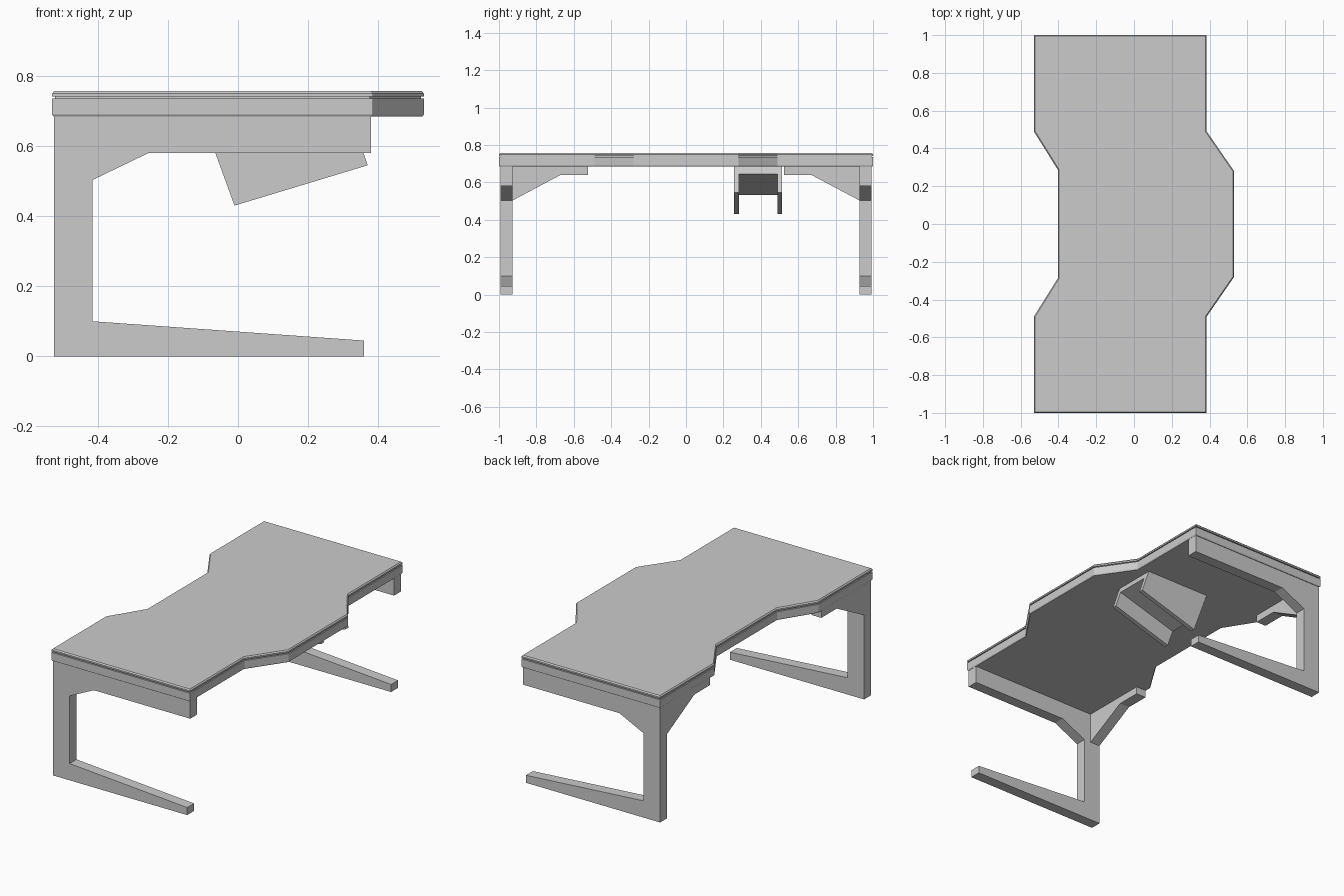
import bpy, bmesh
from mathutils import Vector

if "Cube" in bpy.data.objects:
    bpy.data.objects.remove(bpy.data.objects["Cube"])


def finish(name, bm):
    bmesh.ops.recalc_face_normals(bm, faces=bm.faces[:])
    mesh = bpy.data.meshes.new(name)
    bm.to_mesh(mesh)
    bm.free()
    obj = bpy.data.objects.new(name, mesh)
    bpy.context.collection.objects.link(obj)
    return obj


def loft(name, rings):
    """Skin a stack of matching closed rings and cap both ends."""
    bm = bmesh.new()
    loops = [[bm.verts.new(p) for p in ring] for ring in rings]
    n = len(loops[0])
    for a, b in zip(loops, loops[1:]):
        for i in range(n):
            j = (i + 1) % n
            bm.faces.new((a[i], a[j], b[j], b[i]))
    bm.faces.new(loops[0][::-1])
    bm.faces.new(loops[-1])
    return finish(name, bm)


def prism_y(name, xz, y0, y1):
    return loft(name, [[(x, y, z) for x, z in xz] for y in (y0, y1)])


def prism_x(name, yz, x0, x1):
    return loft(name, [[(x, y, z) for y, z in yz] for x in (x0, x1)])


def inset(points, d):
    """Move every side of a counter-clockwise outline inward by d."""
    result = []
    for i, p in enumerate(points):
        p = Vector(p)
        e1 = (p - Vector(points[i - 1])).normalized()
        e2 = (Vector(points[(i + 1) % len(points)]) - p).normalized()
        n1, n2 = Vector((-e1.y, e1.x)), Vector((-e2.y, e2.x))
        result.append(p + (n1 + n2) * d / (1 + n1.dot(n2)))
    return result


def mirror_y(obj):
    mod = obj.modifiers.new("mirror", 'MIRROR')
    mod.use_axis = (False, True, False)
    mod.use_mirror_merge = False


# Desktop: notched outline with a shadow groove and chamfered edges
half = [(0.385, 0.49), (0.385, 1.0), (-0.53, 1.0), (-0.53, 0.49), (-0.402, 0.285)]
outline = [(0.53, 0.28)] + half + [(x, -y) for x, y in reversed(half)] + [(0.53, -0.28)]
levels = [(0.684, 0.004), (0.69, 0), (0.735, 0), (0.735, 0.008),
          (0.741, 0.008), (0.741, 0), (0.75, 0), (0.757, 0.006)]
loft("desktop", [[(p.x, p.y, z) for p in inset(outline, d)] for z, d in levels])

# C-shaped legs, one at each end
leg = prism_y("leg_frame", [(-0.525, 0), (0.36, 0), (0.36, 0.045), (-0.415, 0.10),
                            (-0.415, 0.503), (-0.255, 0.58), (0.38, 0.58),
                            (0.38, 0.686), (-0.525, 0.686)], 0.928, 0.993)
mirror_y(leg)

# Gusset braces under the back edge
brace = prism_x("back_brace", [(0.928, 0.503), (0.928, 0.686), (0.525, 0.686),
                               (0.525, 0.64), (0.67, 0.64)], -0.525, -0.46)
mirror_y(brace)

# Tilted holder under the desktop: two cheeks and a raised middle block
cheek = [(-0.01, 0.43), (0.37, 0.545), (0.322, 0.686), (-0.103, 0.686)]
for side, y in (("front", 0.257), ("back", 0.488)):
    prism_y("holder_cheek_" + side, cheek, y, y + 0.026)
prism_y("holder_middle", [(-0.047, 0.533), (0.336, 0.645), (0.322, 0.686),
                          (-0.103, 0.686)], 0.283, 0.488)
